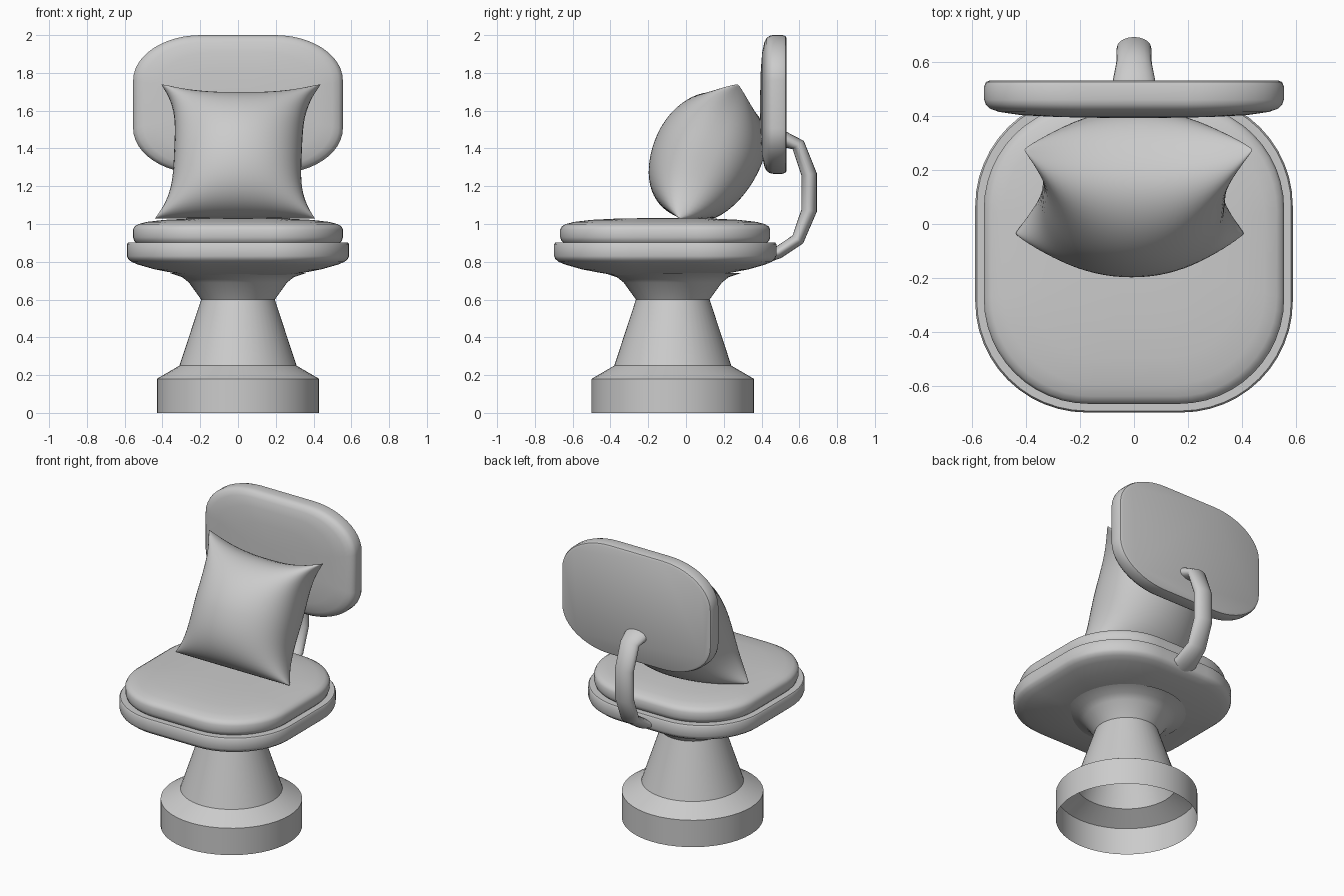
import bpy, bmesh, math
from math import sin, cos, pi

if "Cube" in bpy.data.objects:
    bpy.data.objects.remove(bpy.data.objects["Cube"])


def finish(name, bm, angle=40):
    bmesh.ops.remove_doubles(bm, verts=bm.verts, dist=1e-5)
    bmesh.ops.recalc_face_normals(bm, faces=bm.faces)
    me = bpy.data.meshes.new(name)
    bm.to_mesh(me)
    bm.free()
    ob = bpy.data.objects.new(name, me)
    bpy.context.collection.objects.link(ob)
    bpy.ops.object.select_all(action='DESELECT')
    ob.select_set(True)
    bpy.context.view_layer.objects.active = ob
    bpy.ops.object.shade_smooth_by_angle(angle=math.radians(angle))
    return ob


def loft(name, rings, cap_start=True, cap_end=True, angle=40):
    bm = bmesh.new()
    vs = [[bm.verts.new(p) for p in r] for r in rings]
    n = len(rings[0])
    for r0, r1 in zip(vs, vs[1:]):
        for i in range(n):
            j = (i + 1) % n
            bm.faces.new((r0[i], r0[j], r1[j], r1[i]))
    if cap_start:
        bm.faces.new(vs[0])
    if cap_end:
        bm.faces.new(vs[-1])
    return finish(name, bm, angle)


def rounded(a, b, rx, ry, seg=12):
    # rounded rectangle with elliptical corners
    pts = []
    for k, (sx, sy) in enumerate(((1, 1), (-1, 1), (-1, -1), (1, -1))):
        for i in range(seg + 1):
            t = pi / 2 * (k + i / seg)
            pts.append((sx * (a - rx) + rx * cos(t), sy * (b - ry) + ry * sin(t)))
    return pts


# pedestal: open lathed shell
pedestal = [(.43, 0), (.43, .18), (.31, .25), (.195, .6), (.26, .69), (.295, .718), (.36, .74)]
loft("pedestal", [[(r * cos(2 * pi * i / 48), -.07 + r * sin(2 * pi * i / 48), z)
                   for i in range(48)] for r, z in pedestal], False, False, 30)

# seat shell and seat cushion: stacked rounded outlines
shape = rounded(1, 1, .7, .7)


def slab(name, half, profile):
    loft(name, [[(x * half * s, -.11 + y * half * s, z) for x, y in shape]
                for s, z in profile])


slab("seat_shell", .588, [(.3, .725), (.46, .73), (.6, .743), (.75, .76), (.9, .785),
                          (.96, .80), (.99, .815), (1, .83), (1, .893), (.99, .902)])
slab("seat_cushion", .556, [(.97, .9), (.99, .912), (1, .93), (1, .97), (.985, .987),
                            (.95, .999), (.87, 1.011), (.7, 1.022), (.45, 1.029), (.2, 1.031)])

# backrest: outlines stacked front to back
back = rounded(.555, .367, .36, .24)
loft("backrest", [[(x * s, y, 1.633 + z * s) for x, z in back]
                  for s, y in [(.2, .393), (.5, .396), (.75, .403), (.9, .415), (.96, .427),
                               (.99, .443), (1, .46), (1, .51), (.988, .526), (.96, .532)]])

# support arm: flattened tube along a bent path (y, z, half width, half thickness)
path = [(.40, .82, .085, .035), (.49, .85, .08, .033), (.592, .918, .066, .035),
        (.652, 1.072, .064, .041), (.652, 1.262, .064, .041), (.594, 1.418, .066, .037),
        (.515, 1.45, .082, .042), (.48, 1.46, .085, .042)]
rings = []
for i, (y, z, w, t) in enumerate(path):
    p, q = path[max(i - 1, 0)], path[min(i + 1, len(path) - 1)]
    a = math.atan2(q[1] - p[1], q[0] - p[0])
    rings.append([(w * cos(k * pi / 10), y - sin(a) * t * sin(k * pi / 10),
                   z + cos(a) * t * sin(k * pi / 10)) for k in range(20)])
loft("support_arm", rings, angle=50)

# throw pillow: two puffed sheets joined at a pinched border, leaning back
bm = bmesh.new()
N = 32
tilt = math.radians(23.6)
for side in (1, -1):
    grid = []
    for j in range(N + 1):
        row = []
        for i in range(N + 1):
            a, b = pi * (i / N - .5), pi * (j / N - .5)
            u, v = sin(a), sin(b)
            x = u * (.338 + .085 * abs(v) ** 3.5) + .016 * v
            mid = .315 if v > 0 else .385
            h = v * (mid + (.387 - mid) * abs(u) ** 2.5)
            n = side * .285 * max(cos(a) * cos(b), 0) ** .85
            h -= .03 * n / .285 * cos(b)
            y = .12 + h * sin(tilt) - n * cos(tilt)
            z = 1.385 + h * cos(tilt) + n * sin(tilt)
            row.append(bm.verts.new((x, y, max(z, 1.028))))
        grid.append(row)
    for j in range(N):
        for i in range(N):
            bm.faces.new((grid[j][i], grid[j][i + 1], grid[j + 1][i + 1], grid[j + 1][i]))
finish("throw_pillow", bm, 80)
